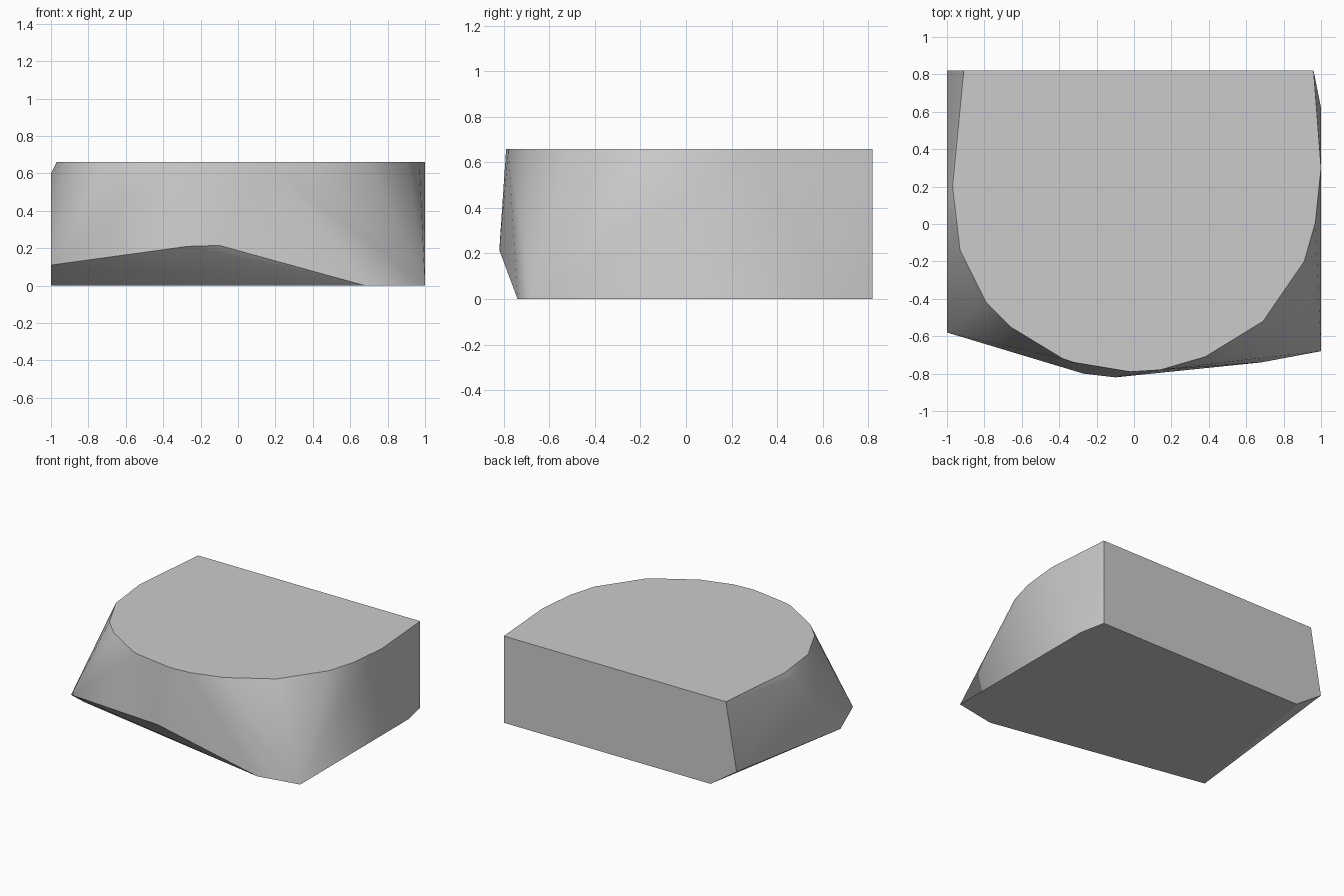
import bpy
import bmesh
import math

cube = bpy.data.objects.get("Cube")
if cube:
    bpy.data.objects.remove(cube, do_unlink=True)

HEIGHT = 0.66

# Rounded rim of the flat top, (x, y)
rim = [(-0.91, 0.82), (-0.97, 0.2), (-0.93, -0.14), (-0.79, -0.42),
       (-0.66, -0.55), (-0.38, -0.72), (-0.32, -0.74), (-0.02, -0.79),
       (0.14, -0.78), (0.38, -0.71), (0.69, -0.52), (0.91, -0.2),
       (0.97, 0.01), (1.0, 0.3), (0.96, 0.82)]

# Outline of the flat underside, (x, y)
base = [(0.96, 0.82), (1.0, 0.62), (1.0, -0.68), (0.68, -0.74),
        (-1.0, -0.43), (-0.78, 0.82)]

# Corners between base and top, (x, y, z)
corners = [(-1.0, -0.58, 0.11), (-0.27, -0.8, 0.21), (-0.1, -0.82, 0.215),
           (-1.0, 0.82, 0.15), (-1.0, 0.12, 0.6)]

points = [(x, y, HEIGHT) for x, y in rim] + [(x, y, 0) for x, y in base] + corners

# Solid chunk wrapped around the outlines
bm = bmesh.new()
for p in points:
    bm.verts.new(p)
hull = bmesh.ops.convex_hull(bm, input=bm.verts[:])
loose = {g for g in hull["geom_interior"] + hull["geom_unused"]
         if isinstance(g, bmesh.types.BMVert)}
bmesh.ops.delete(bm, geom=list(loose), context="VERTS")
bmesh.ops.dissolve_limit(bm, angle_limit=math.radians(1),
                         verts=bm.verts[:], edges=bm.edges[:])
bmesh.ops.recalc_face_normals(bm, faces=bm.faces[:])

mesh = bpy.data.meshes.new("stone_chunk")
bm.to_mesh(mesh)
bm.free()
chunk = bpy.data.objects.new("stone_chunk", mesh)
bpy.context.collection.objects.link(chunk)

# Plain grey stone
grey = bpy.data.materials.new("grey_stone")
grey.use_nodes = True
colour = (0.6, 0.6, 0.6, 1)
grey.diffuse_color = colour
grey.node_tree.nodes["Principled BSDF"].inputs["Base Color"].default_value = colour
mesh.materials.append(grey)

# Soft shading with crisp main edges
bpy.ops.object.select_all(action="DESELECT")
chunk.select_set(True)
bpy.context.view_layer.objects.active = chunk
bpy.ops.object.shade_smooth_by_angle(angle=math.radians(30))
